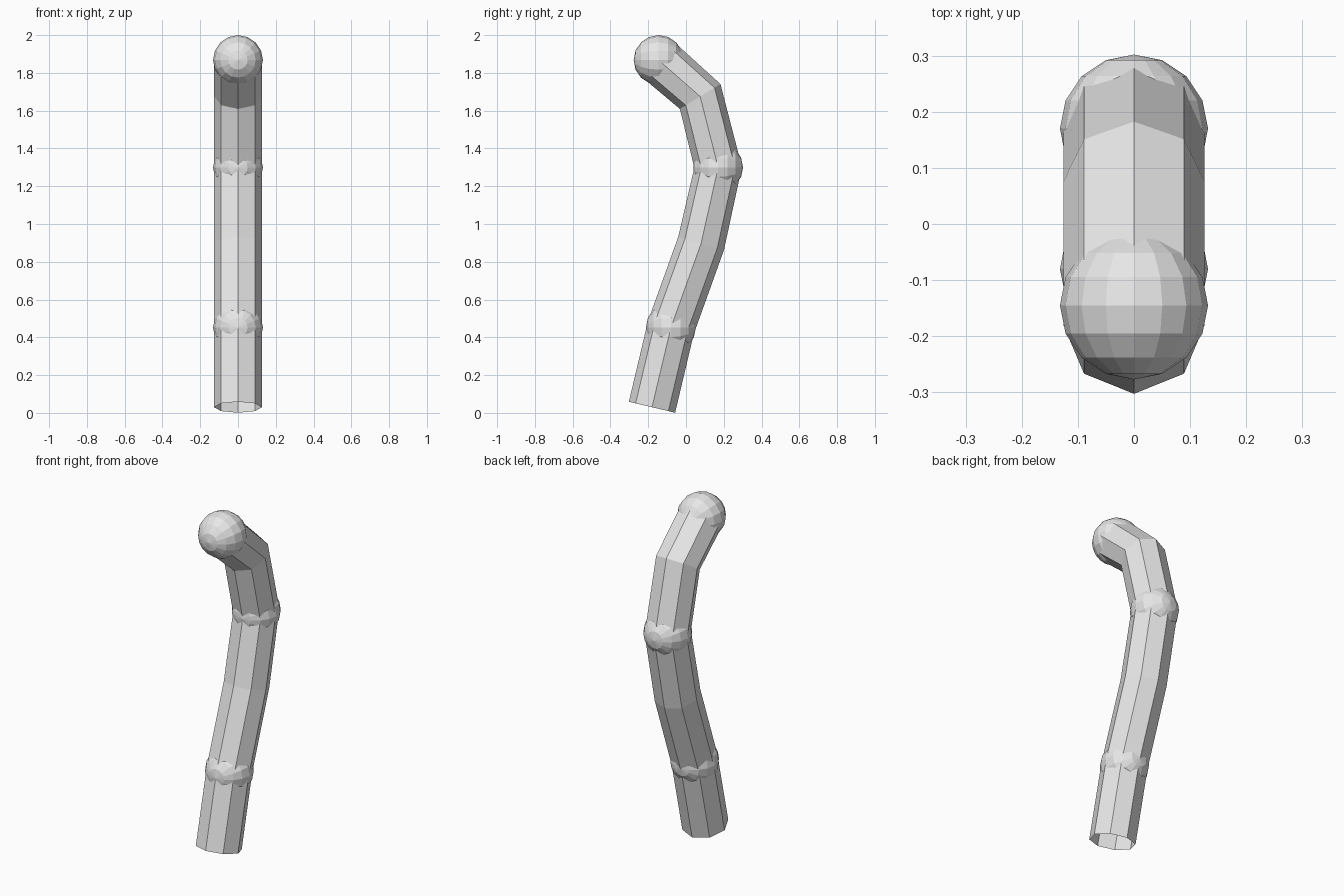
import bpy, bmesh, math
from mathutils import Vector, Matrix

if "Cube" in bpy.data.objects:
    bpy.data.objects.remove(bpy.data.objects["Cube"])

grey = bpy.data.materials.new("light grey")
grey.diffuse_color = (0.8, 0.8, 0.8, 1)
grey.use_nodes = True
grey.node_tree.nodes["Principled BSDF"].inputs["Base Color"].default_value = grey.diffuse_color


def add_object(name, bm):
    mesh = bpy.data.meshes.new(name)
    bm.to_mesh(mesh)
    bm.free()
    mesh.materials.append(grey)
    obj = bpy.data.objects.new(name, mesh)
    bpy.context.collection.objects.link(obj)
    return obj


# Centre line of the bent tube in the side plane (y, z)
path = [Vector((0, y, z)) for y, z in
        [(-0.18, 0.03), (-0.08, 0.452), (0.08, 0.897),
         (0.17, 1.3), (0.075, 1.675), (-0.145, 1.868)]]
SIDES, RADIUS = 8, 0.126

# Open eight-sided tube, one ring per path point
bm = bmesh.new()
rings = []
for i, p in enumerate(path):
    steps = [(b - a).normalized() for a, b in zip(path[max(i - 1, 0):i + 1], path[max(i - 1, 0) + 1:i + 2])]
    along = sum(steps, Vector()).normalized()
    side = Vector((1, 0, 0))
    out = along.cross(side)
    rings.append([bm.verts.new(p + RADIUS * (math.cos(a) * side + math.sin(a) * out))
                  for a in (2 * math.pi * k / SIDES for k in range(SIDES))])
for low, high in zip(rings, rings[1:]):
    for k in range(SIDES):
        n = (k + 1) % SIDES
        bm.faces.new((low[k], low[n], high[n], high[k]))
add_object("bent_tube", bm)

# Ball joints and the round end, poles pointing front and back
for name, p in (("lower_joint", path[1]), ("upper_joint", path[3]), ("end_ball", path[5])):
    bm = bmesh.new()
    bmesh.ops.create_uvsphere(bm, u_segments=16, v_segments=8, radius=0.132,
                              matrix=Matrix.Translation(p) @ Matrix.Rotation(math.pi / 2, 4, 'X'))
    add_object(name, bm)
